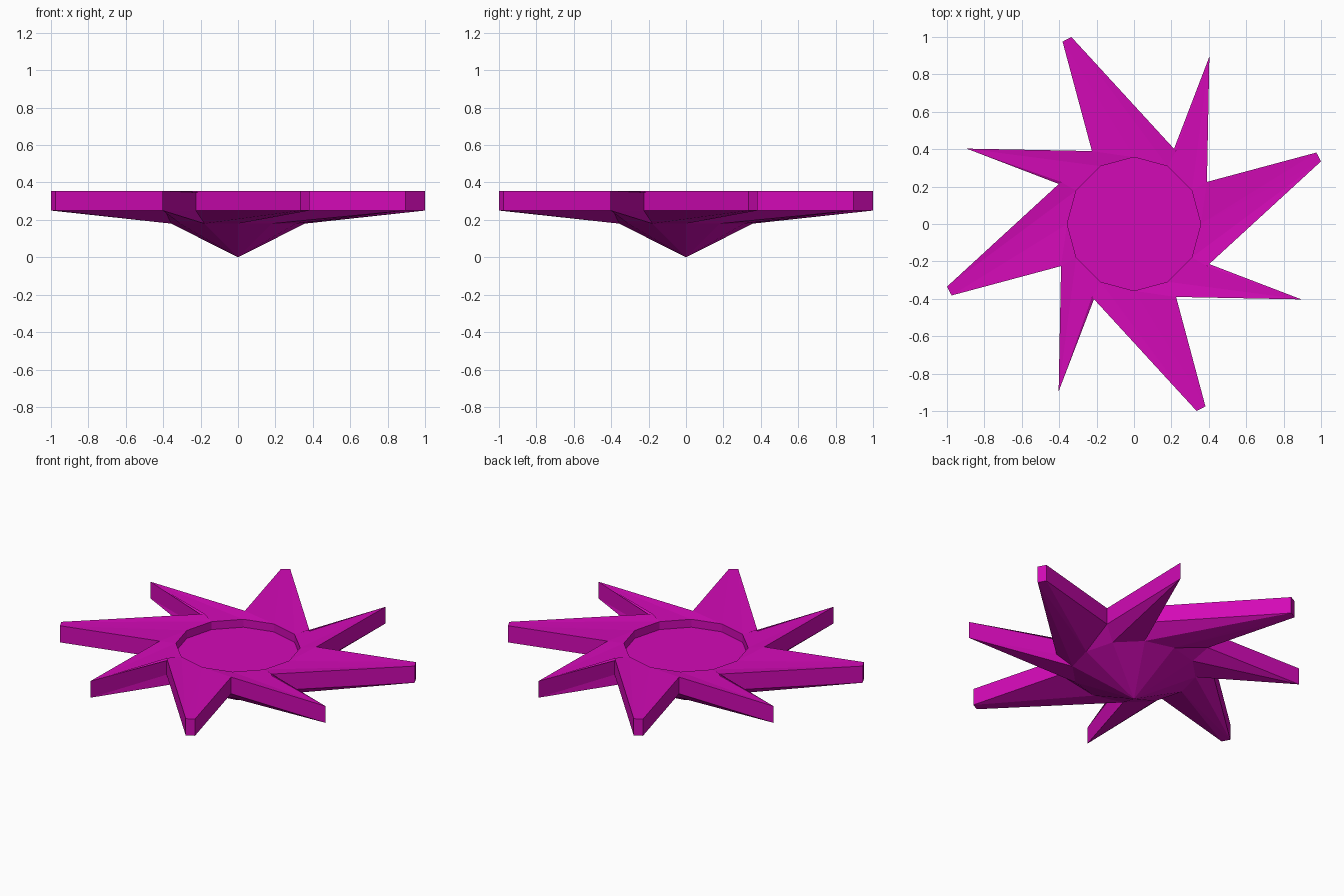
import bpy, bmesh, math
from mathutils import Matrix, Vector

if "Cube" in bpy.data.objects:
    bpy.data.objects.remove(bpy.data.objects["Cube"])

# Heights and central ring
RIM_TOP, RIM_BOTTOM = 0.355, 0.25
RING_TOP, RING_BOTTOM, FLOOR = 0.345, 0.18, 0.295
RADIUS = 0.357

# One quarter of the outline: notch, small tip, notch, two corners of the big tip
QUARTER = [(0.39, 0.225), (0.403, 0.895), (0.225, 0.39), (-0.335, 1.0), (-0.382, 0.975)]

bm = bmesh.new()


def outline(z):
    return [bm.verts.new(Matrix.Rotation(q * math.pi / 2, 3, 'Z') @ Vector((x, y, z)))
            for q in range(4) for x, y in QUARTER]


def ring(z):
    return [bm.verts.new((RADIUS * math.cos(k * math.pi / 6),
                          RADIUS * math.sin(k * math.pi / 6), z)) for k in range(12)]


def band(a, b):
    n = len(a)
    for i in range(n):
        j = (i + 1) % n
        bm.faces.new((a[i], a[j], b[j], b[i]))


def blades(o, r):
    # Creased faces joining the outline to the twelve-sided ring
    for q in range(4):
        n1, tip, n2, ta, tb, n4 = [o[(q * 5 + i) % 20] for i in range(6)]
        r1, r2, r3, r4 = [r[(q * 3 + i) % 12] for i in range(1, 5)]
        for f in ((r1, n1, tip), (r1, tip, r2), (r2, tip, n2), (r2, n2, ta),
                  (r2, ta, r3), (r3, ta, tb), (r3, tb, n4), (r3, n4, r4)):
            bm.faces.new(f)


# Blades with vertical edges
top, bottom = outline(RIM_TOP), outline(RIM_BOTTOM)
ring_top, ring_bottom = ring(RING_TOP), ring(RING_BOTTOM)
blades(top, ring_top)
blades(bottom, ring_bottom)
band(bottom, top)

# Recessed floor
floor = ring(FLOOR)
band(ring_top, floor)
bm.faces.new(floor)

# Pointed underside
apex = bm.verts.new((0, 0, 0))
for k in range(12):
    bm.faces.new((ring_bottom[k], ring_bottom[(k + 1) % 12], apex))

bmesh.ops.recalc_face_normals(bm, faces=bm.faces)
mesh = bpy.data.meshes.new("bladed_star")
bm.to_mesh(mesh)
bm.free()
star = bpy.data.objects.new("bladed_star", mesh)
bpy.context.collection.objects.link(star)

mat = bpy.data.materials.new("magenta")
mat.diffuse_color = (0.65, 0.003, 0.47, 1)
mat.use_nodes = True
mat.node_tree.nodes["Principled BSDF"].inputs["Base Color"].default_value = mat.diffuse_color
mesh.materials.append(mat)
